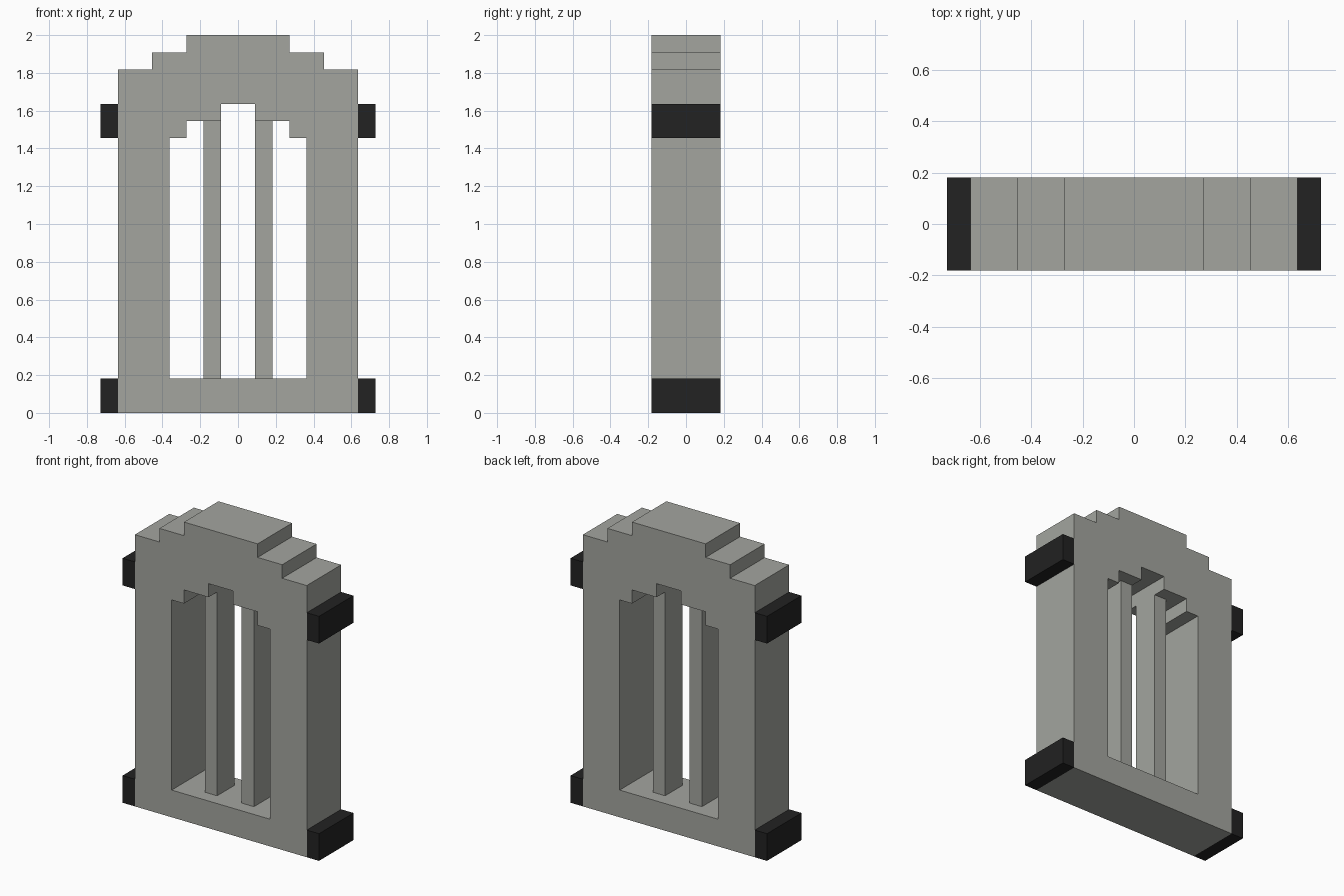
import bpy
import bmesh

U = 2 / 22  # block size: the window is 22 blocks tall

if "Cube" in bpy.data.objects:
    bpy.data.objects.remove(bpy.data.objects["Cube"], do_unlink=True)


def make_material(name, color):
    mat = bpy.data.materials.new(name)
    mat.use_nodes = True
    mat.diffuse_color = color
    mat.node_tree.nodes["Principled BSDF"].inputs["Base Color"].default_value = color
    return mat


stone = make_material("grey stone", (0.367, 0.376, 0.347, 1))
iron = make_material("dark iron", (0.016, 0.016, 0.016, 1))


def mirrored_prism(name, profile, half_depth, mat):
    """Extrude a counter-clockwise x-z profile along y and mirror it across x = 0."""
    bm = bmesh.new()
    front = [bm.verts.new((x * U, -half_depth * U, z * U)) for x, z in profile]
    back = [bm.verts.new((x * U, half_depth * U, z * U)) for x, z in profile]
    bm.faces.new(front)
    bm.faces.new(back[::-1])
    for i in range(len(profile)):
        j = (i + 1) % len(profile)
        if profile[i][0] or profile[j][0]:  # leave the mirror seam open
            bm.faces.new((front[j], front[i], back[i], back[j]))
    mesh = bpy.data.meshes.new(name)
    bm.to_mesh(mesh)
    bm.free()
    mesh.materials.append(mat)
    obj = bpy.data.objects.new(name, mesh)
    bpy.context.collection.objects.link(obj)
    mirror = obj.modifiers.new("Mirror", 'MIRROR')
    mirror.use_clip = True
    return obj


def rectangle(x0, x1, z0, z1):
    return [(x0, z0), (x1, z0), (x1, z1), (x0, z1)]


# Stepped arch frame: outer outline up, then the opening back down
outer = [(0, 0), (7, 0), (7, 20), (5, 20), (5, 21), (3, 21), (3, 22), (0, 22)]
opening = [(0, 18), (1, 18), (1, 17), (3, 17), (3, 16), (4, 16), (4, 2), (0, 2)]
mirrored_prism("window_frame", outer + opening, 2, stone)

# Vertical bars, set back inside the opening
mirrored_prism("window_bars", rectangle(1, 2, 2, 17), 1, stone)

# Dark side blocks at the foot and the shoulder
for name, z in (("lower_side_blocks", 0), ("upper_side_blocks", 16)):
    mirrored_prism(name, rectangle(7, 8, z, z + 2), 2, iron)
